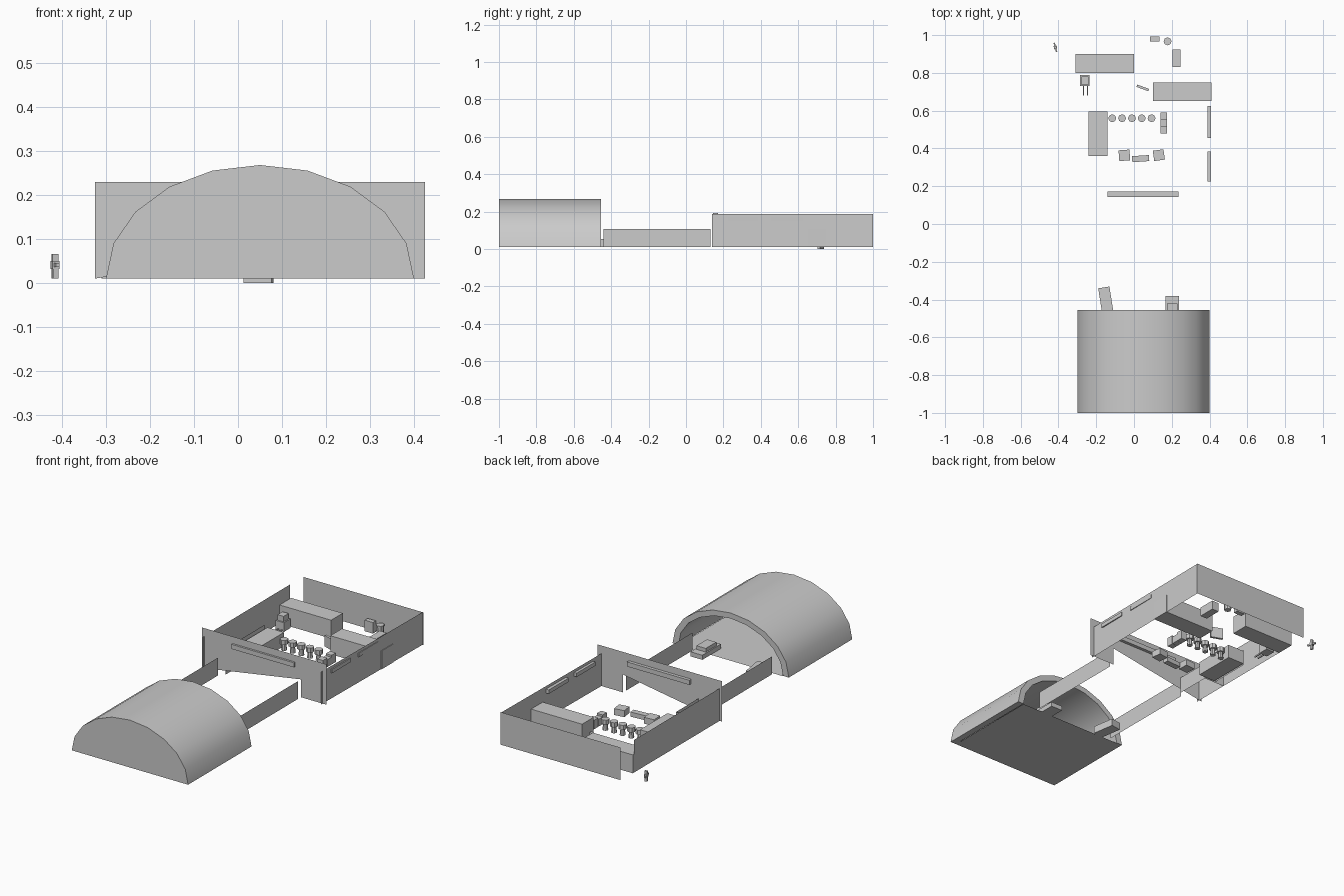
import bpy, bmesh
from math import cos, sin, pi, radians
from mathutils import Matrix

if "Cube" in bpy.data.objects:
    bpy.data.objects.remove(bpy.data.objects["Cube"])


def mesh_object(name, verts, faces):
    me = bpy.data.meshes.new(name)
    me.from_pydata(verts, [], faces)
    ob = bpy.data.objects.new(name, me)
    bpy.context.collection.objects.link(ob)
    return ob


def box(name, x, y, z, turn=0):
    """Box from (min, max) ranges, turned about its own centre."""
    bm = bmesh.new()
    bmesh.ops.create_cube(bm, size=1)
    size = Matrix.Diagonal((x[1] - x[0], y[1] - y[0], z[1] - z[0], 1))
    mid = Matrix.Translation((sum(x) / 2, sum(y) / 2, sum(z) / 2))
    bm.transform(mid @ Matrix.Rotation(radians(turn), 4, 'Z') @ size)
    me = bpy.data.meshes.new(name)
    bm.to_mesh(me)
    bm.free()
    ob = bpy.data.objects.new(name, me)
    bpy.context.collection.objects.link(ob)
    return ob


def cylinder(name, x, y, r1, r2, z0, z1, sides=8):
    bm = bmesh.new()
    bmesh.ops.create_cone(bm, cap_ends=True, segments=sides, radius1=r1, radius2=r2, depth=z1 - z0)
    bm.transform(Matrix.Translation((x, y, (z0 + z1) / 2)))
    me = bpy.data.meshes.new(name)
    bm.to_mesh(me)
    bm.free()
    bpy.context.collection.objects.link(bpy.data.objects.new(name, me))


def wall(name, a, b, top, bottom=0.01):
    """Single-sheet upright wall between two plan points."""
    return mesh_object(name, [(*a, bottom), (*b, bottom), (*b, top), (*a, top)], [(0, 1, 2, 3)])


# Vaulted hall: ten-sided half-ellipse shell, closed at the front
N = 10


def arch(rx, rz, y):
    return [(0.05 - rx * cos(pi * i / N), y, 0.01 + rz * sin(pi * i / N)) for i in range(N + 1)]


loops = [arch(0.35, 0.258, -1.0), arch(0.35, 0.258, -0.455),
         arch(0.315, 0.228, -0.455), arch(0.315, 0.228, -0.965)]
M = N + 1
faces = [tuple(range(M)), tuple(range(4 * M - 1, 3 * M - 1, -1))]
for k in range(3):
    for i in range(N):
        a = k * M + i
        faces.append((a, a + M, a + M + 1, a + 1))
faces += [(0, 3 * M, 2 * M, M), (N, M + N, 2 * M + N, 3 * M + N), (0, N, 3 * M + N, 3 * M)]
vault = mesh_object("vault_shell", sum(loops, []), faces)
bpy.context.view_layer.objects.active = vault
vault.select_set(True)
bpy.ops.object.shade_smooth_by_angle(angle=radians(30))
mesh_object("vault_floor", [(-0.265, -0.965, 0.008), (0.365, -0.965, 0.008),
                            (0.365, -0.455, 0.008), (-0.265, -0.455, 0.008)], [(0, 1, 2, 3)])

# Parked vehicle and crate at the hall mouth
box("vehicle_body", (0.168, 0.238), (-0.54, -0.38), (0.01, 0.035))
box("vehicle_cabin", (0.175, 0.231), (-0.51, -0.42), (0.035, 0.055))
box("hall_crate", (-0.18, -0.12), (-0.46, -0.335), (0.01, 0.05), 9)

# Corridor walls
wall("corridor_wall_left", (-0.21, -0.44), (-0.21, 0.13), 0.107)
wall("corridor_wall_right", (0.27, -0.44), (0.27, 0.13), 0.107)

# Room walls; the front one has the sloped opening
front = [(-0.325, 0.01), (0.27, 0.107), (0.27, 0.01), (0.425, 0.01), (0.425, 0.23), (-0.325, 0.23)]
mesh_object("front_wall", [(x, 0.155, z) for x, z in front], [(0, 1, 4, 5), (1, 2, 3, 4)])
wall("right_wall", (0.4, 0.14), (0.41, 1.0), 0.187)
wall("left_wall", (-0.31, 0.14), (-0.31, 0.89), 0.187)
wall("back_wall", (-0.305, 1.0), (0.415, 1.0), 0.187)
box("front_lintel", (-0.14, 0.235), (0.144, 0.172), (0.167, 0.192))
for i, y in enumerate(((0.225, 0.385), (0.455, 0.625))):
    box(f"side_lintel_{i}", (0.388, 0.408), y, (0.15, 0.171))

# Inner partitions
wall("partition_a", (-0.31, 0.35), (-0.185, 0.35), 0.1)
wall("partition_b", (-0.185, 0.155), (-0.185, 0.35), 0.1)
wall("partition_c", (-0.25, 0.36), (-0.25, 0.585), 0.1)

# Counters
box("back_counter", (-0.31, 0.0), (0.8, 0.9), (0.01, 0.11))
box("right_counter", (0.1, 0.41), (0.65, 0.75), (0.01, 0.11))
box("left_counter", (-0.24, -0.14), (0.36, 0.595), (0.01, 0.085))

# Row of stools
for i in range(5):
    x = -0.115 + i * 0.052
    cylinder(f"stool_base_{i}", x, 0.56, 0.015, 0.011, 0.01, 0.045)
    cylinder(f"stool_seat_{i}", x, 0.56, 0.021, 0.021, 0.045, 0.07)

# Bench in three sections and low seating group
for i in range(3):
    y = 0.48 + i * 0.037
    box(f"bench_section_{i}", (0.14, 0.175), (y, y + 0.036), (0.01, 0.06 if i != 1 else 0.05))
box("armchair_left", (-0.08, -0.022), (0.335, 0.392), (0.01, 0.045), 4)
box("low_table", (-0.01, 0.08), (0.33, 0.362), (0.01, 0.035), 4)
box("armchair_right", (0.103, 0.16), (0.337, 0.392), (0.01, 0.045), 8)

# Machine with two prongs
box("machine_body", (-0.285, -0.235), (0.73, 0.788), (0.01, 0.06))
box("machine_cab", (-0.278, -0.242), (0.737, 0.78), (0.06, 0.09))
for i, x in enumerate((-0.271, -0.25)):
    box(f"machine_prong_{i}", (x, x + 0.006), (0.68, 0.735), (0.012, 0.02))

# Small fittings at the back
box("door_leaf", (0.013, 0.08), (0.714, 0.727), (0.0, 0.06), -20)
box("side_cabinet", (0.205, 0.247), (0.83, 0.925), (0.01, 0.06))
cylinder("waste_bin", 0.178, 0.967, 0.018, 0.021, 0.01, 0.07)
box("wall_unit", (0.085, 0.135), (0.966, 0.992), (0.01, 0.07))

# Small figure outside
box("figure_legs", (-0.422, -0.41), (0.928, 0.942), (0.01, 0.035), 15)
box("figure_body", (-0.424, -0.408), (0.926, 0.944), (0.032, 0.05), 15)
box("figure_head", (-0.423, -0.409), (0.93, 0.942), (0.05, 0.066), 15)
box("figure_arms", (-0.42, -0.412), (0.91, 0.96), (0.036, 0.045), 15)
